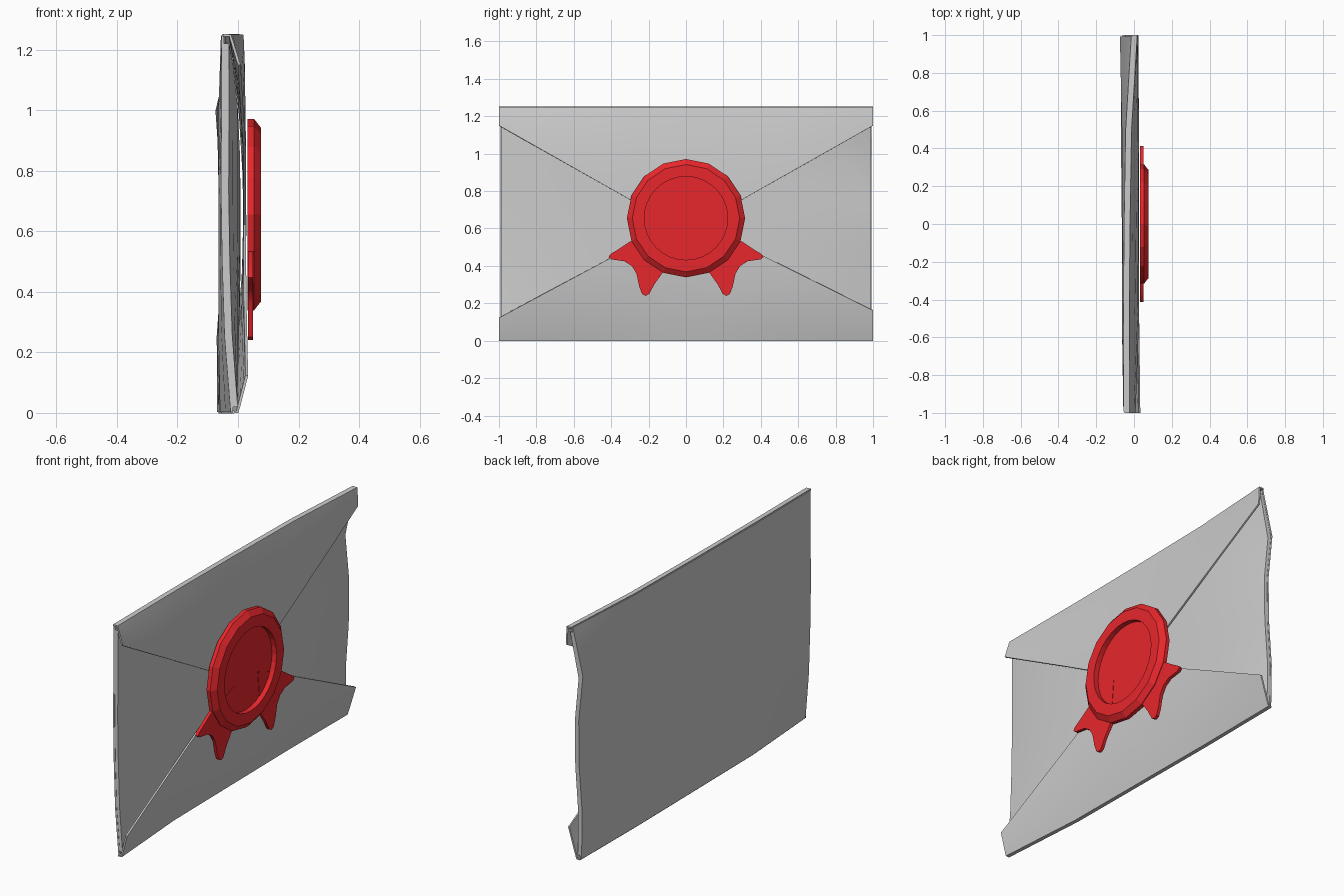
import bpy, bmesh, math

if "Cube" in bpy.data.objects:
    bpy.data.objects.remove(bpy.data.objects["Cube"])

PAPER = 0.009
H = 1.25

red = bpy.data.materials.new("red_wax")
red.diffuse_color = (0.80, 0.02, 0.025, 1)
red.use_nodes = True
red.node_tree.nodes["Principled BSDF"].inputs["Base Color"].default_value = red.diffuse_color

def make(name, bm, mat=None):
    bmesh.ops.recalc_face_normals(bm, faces=bm.faces)
    me = bpy.data.meshes.new(name)
    bm.to_mesh(me)
    bm.free()
    ob = bpy.data.objects.new(name, me)
    bpy.context.collection.objects.link(ob)
    if mat:
        me.materials.append(mat)
    return ob

def select(ob):
    bpy.ops.object.select_all(action='DESELECT')
    ob.select_set(True)
    bpy.context.view_layer.objects.active = ob

def shade(ob, deg):
    select(ob)
    bpy.ops.object.shade_smooth_by_angle(angle=math.radians(deg))

def sheet(name, fn, us, vs):
    """Thin paper from a grid of points fn(u, v)."""
    bm = bmesh.new()
    rows = [[bm.verts.new(fn(u, v)) for v in vs] for u in us]
    for a, b in zip(rows, rows[1:]):
        for i in range(len(vs) - 1):
            bm.faces.new((a[i], b[i], b[i + 1], a[i + 1]))
    ob = make(name, bm)
    mod = ob.modifiers.new("paper", 'SOLIDIFY')
    mod.thickness = PAPER
    mod.offset = 0
    select(ob)
    bpy.ops.object.modifier_apply(modifier=mod.name)
    shade(ob, 40)

def table(pts, t):
    """Piecewise linear lookup over evenly spaced values."""
    t = max(0, min(1, t)) * (len(pts) - 1)
    i = min(int(t), len(pts) - 2)
    return pts[i] + (pts[i + 1] - pts[i]) * (t - i)

# Wavy depth of the back sheet: rows y = -1 .. 1, columns z = 0 .. top
WAVE = [(-.020, -.040, -.048, -.052, -.050, -.050),
        (-.055, -.060, -.060, -.060, -.060, -.052),
        (-.060, -.056, -.053, -.055, -.056, -.048),
        (-.065, -.060, -.056, -.060, -.060, -.040),
        (-.062, -.066, -.048, -.045, -.070, -.010)]

def back_x(y, z):
    return table([table(r, z / H) for r in WAVE], (y + 1) / 2)

span = [i / 4 - 1 for i in range(9)]
steps = [i / 5 for i in range(6)]

# Back sheet
sheet("back_panel", lambda y, v: (back_x(y, v * H), y * 0.992, .003 + v * (H - .006)), span, steps)

# Top and bottom flaps, folded over from the back sheet
def flap_x(y, v, fold, step, end):
    # bowed in the middle, straighter towards the ends
    bend = 1 - (1 - v) ** (2.2 - 1.2 * abs(y))
    return fold if v < 0 else fold + step + (end - fold - step) * bend

def flap_top(y, v):
    end = table((.004, .022, .023, .022, .018), (y + 1) / 2)
    z = H - .003 - max(0, v) * (H - .003 - (.585 + .565 * abs(y)))
    return flap_x(y, v, back_x(y, H), .024, end), y, z

def flap_bottom(y, v):
    end = table((.029, .023, .022, .018, .005), (y + 1) / 2)
    low = .12 if y < 0 else .16
    z = .003 + max(0, v) * (.655 + (low - .655) * abs(y))
    return flap_x(y, v, back_x(y, 0), .018, end), y, z

folded = [-1, 0, .15, .4, .7, 1]
sheet("top_flap", flap_top, span, folded)
sheet("bottom_flap", flap_bottom, span, folded)

# Triangular side flaps tucked underneath
for side, name in ((-1, "left_flap"), (1, "right_flap")):
    def flap_side(s, v):
        d = max(0, s)
        z = .62 + (2 * v - 1) * (.58 * (1 - d) + .02)
        fold = back_x(side, z)
        x = fold if s < 0 else fold + .018 + (.004 - fold - .018) * (1 - (1 - d) ** 3)
        return x, side * (.986 - .93 * d), z
    sheet(name, flap_side, [-1, 0, .12, .35, .65, 1], steps)

# Wax seal: sixteen-sided bevelled disc with a round recess
def prism(name, rings, sides, mat):
    bm = bmesh.new()
    loops = [[bm.verts.new((x, r * math.sin(a), .655 + r * math.cos(a)))
              for a in (2 * math.pi * i / sides for i in range(sides))] for x, r in rings]
    for a, b in zip(loops, loops[1:]):
        for i in range(sides):
            j = (i + 1) % sides
            bm.faces.new((a[i], a[j], b[j], b[i]))
    bm.faces.new(loops[0])
    bm.faces.new(loops[-1])
    return make(name, bm, mat)

seal = prism("wax_seal", [(.032, .316), (.053, .316), (.076, .287)], 16, red)
cutter = prism("seal_recess_cutter", [(.048, .223), (.1, .223)], 32, red)
cutter.hide_render = True
cut = seal.modifiers.new("recess", 'BOOLEAN')
cut.operation = 'DIFFERENCE'
cut.object = cutter
select(seal)
bpy.ops.object.modifier_apply(modifier=cut.name)
bpy.data.objects.remove(cutter)

# Forked ribbon tails under the seal
TAIL = [(.10, .60), (.30, .53), (.36, .49), (.405, .462), (.414, .447), (.40, .435),
        (.33, .425), (.29, .40), (.265, .36), (.25, .29), (.235, .25), (.215, .24),
        (.197, .25), (.17, .30), (.12, .37)]
for side, name in ((-1, "left_ribbon"), (1, "right_ribbon")):
    bm = bmesh.new()
    face = bm.faces.new([bm.verts.new((.033, side * y, z)) for y, z in TAIL])
    ext = bmesh.ops.extrude_face_region(bm, geom=[face])
    bmesh.ops.translate(bm, vec=(.017, 0, 0),
                        verts=[g for g in ext["geom"] if isinstance(g, bmesh.types.BMVert)])
    shade(make(name, bm, red), 35)
